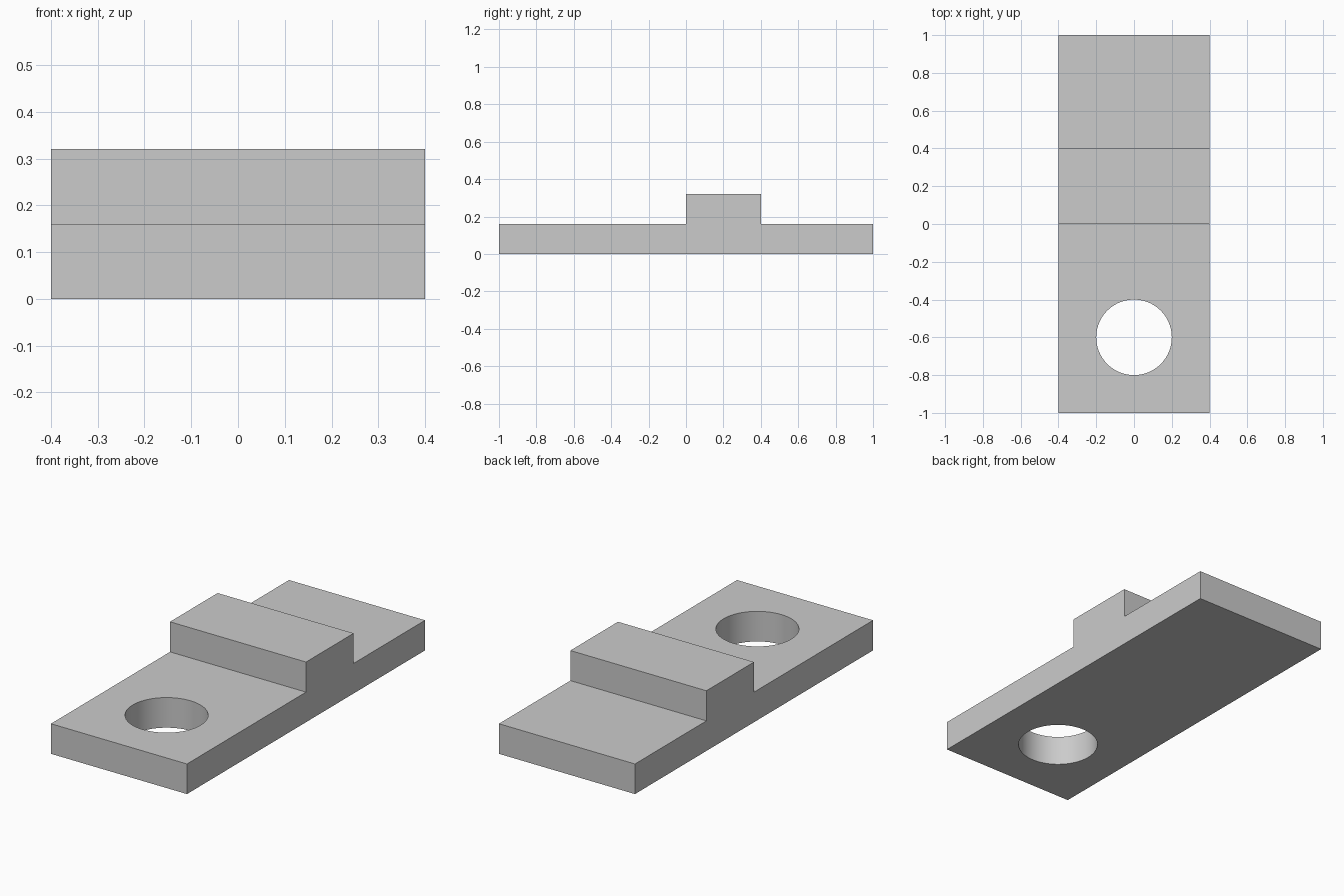
import bpy
import bmesh

if "Cube" in bpy.data.objects:
    bpy.data.objects.remove(bpy.data.objects["Cube"], do_unlink=True)

HALF_WIDTH = 0.4
BASE_TOP = 0.16
RIDGE_TOP = 0.32

# Single grey material
grey = bpy.data.materials.new("plain grey")
grey.use_nodes = True
colour = (0.6, 0.6, 0.6, 1)
grey.diffuse_color = colour
grey.node_tree.nodes["Principled BSDF"].inputs["Base Color"].default_value = colour

# Stepped side profile (y, z), extruded across the width
profile = [(-1, 0), (1, 0), (1, BASE_TOP), (0.4, BASE_TOP),
           (0.4, RIDGE_TOP), (0, RIDGE_TOP), (0, BASE_TOP), (-1, BASE_TOP)]
bm = bmesh.new()
side = bm.faces.new([bm.verts.new((-HALF_WIDTH, y, z)) for y, z in profile])
extruded = bmesh.ops.extrude_face_region(bm, geom=[side])["geom"]
bmesh.ops.translate(bm, vec=(2 * HALF_WIDTH, 0, 0),
                    verts=[v for v in extruded if isinstance(v, bmesh.types.BMVert)])
bmesh.ops.recalc_face_normals(bm, faces=bm.faces)
mesh = bpy.data.meshes.new("stepped_plate")
bm.to_mesh(mesh)
bm.free()
mesh.materials.append(grey)
plate = bpy.data.objects.new("stepped_plate", mesh)
bpy.context.collection.objects.link(plate)

# Round through hole near the front
bpy.ops.mesh.primitive_cylinder_add(vertices=96, radius=0.2, depth=0.5,
                                    location=(0, -0.6, BASE_TOP / 2))
cutter = bpy.context.object
cutter.name = "hole_cutter"
cutter.data.materials.append(grey)
cutter.hide_render = True

cut = plate.modifiers.new("hole", "BOOLEAN")
cut.operation = "DIFFERENCE"
cut.solver = "EXACT"
cut.object = cutter
bpy.ops.object.select_all(action="DESELECT")
plate.select_set(True)
bpy.context.view_layer.objects.active = plate
bpy.ops.object.modifier_apply(modifier=cut.name)
bpy.data.objects.remove(cutter, do_unlink=True)

# Smooth hole wall, crisp edges
bpy.ops.object.shade_smooth_by_angle()
